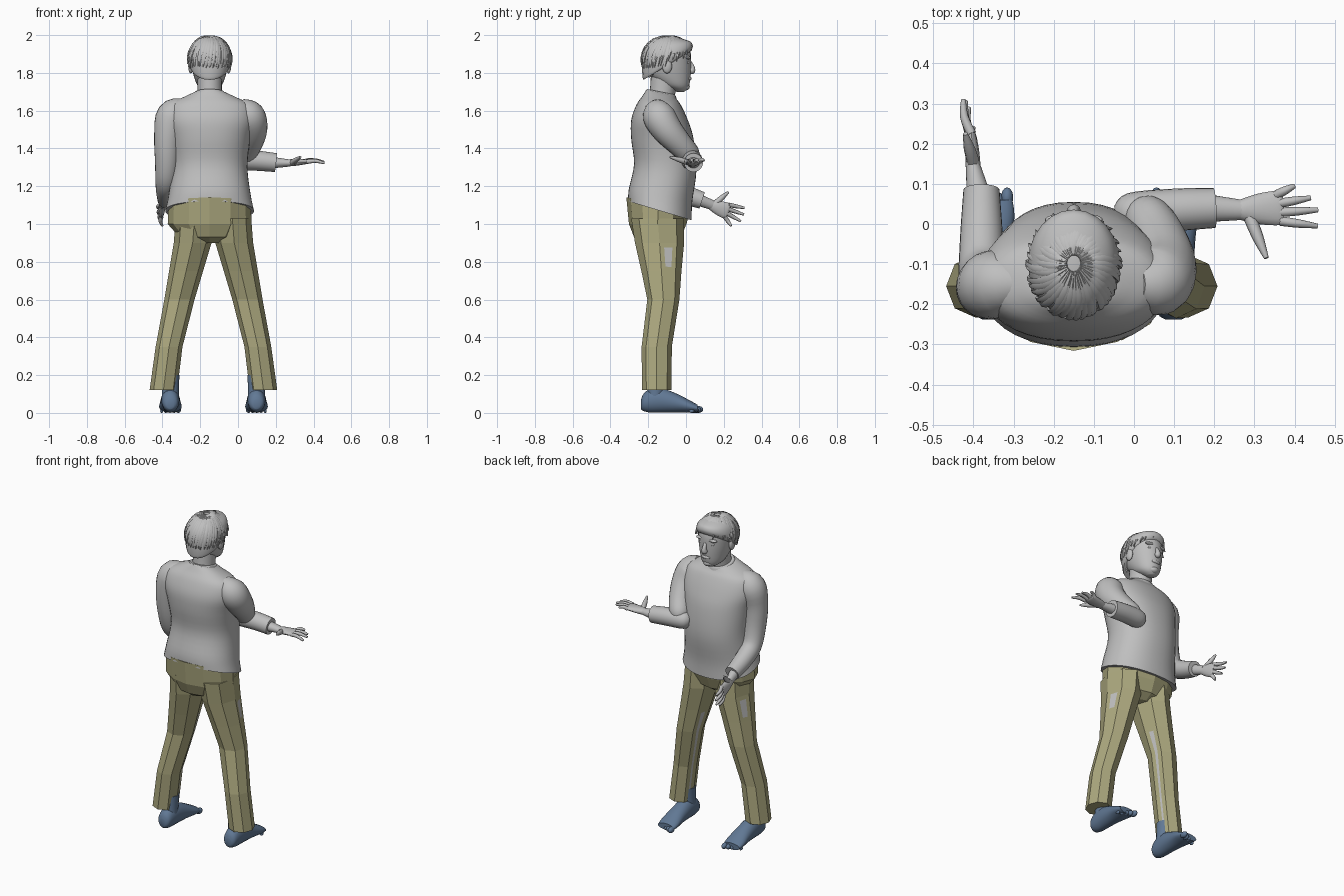
import bpy, bmesh, math, random
from mathutils import Vector

if "Cube" in bpy.data.objects:
    bpy.data.objects.remove(bpy.data.objects["Cube"], do_unlink=True)

random.seed(4)
X, Y, Z = Vector((1, 0, 0)), Vector((0, 1, 0)), Vector((0, 0, 1))
BODY_X = -.15   # centre line of the upper body
LEGS_X = -.13   # centre line between the legs


def material(name, color):
    mat = bpy.data.materials.new(name)
    mat.use_nodes = True
    mat.diffuse_color = (*color, 1)
    mat.node_tree.nodes["Principled BSDF"].inputs["Base Color"].default_value = (*color, 1)
    return mat


grey = material("light grey", (.52, .52, .52))
khaki = material("khaki cloth", (.41, .39, .21))
blue = material("slate blue", (.12, .19, .3))


def finish(name, bm, mats, smooth=True):
    """Turn a bmesh into a named object."""
    bmesh.ops.recalc_face_normals(bm, faces=bm.faces)
    mesh = bpy.data.meshes.new(name)
    bm.to_mesh(mesh)
    bm.free()
    for mat in mats:
        mesh.materials.append(mat)
    obj = bpy.data.objects.new(name, mesh)
    bpy.context.collection.objects.link(obj)
    if smooth:
        bpy.ops.object.select_all(action='DESELECT')
        obj.select_set(True)
        bpy.context.view_layer.objects.active = obj
        bpy.ops.object.shade_smooth_by_angle(angle=math.radians(50))
    return obj


def spline(rows, steps):
    """Catmull-Rom interpolation of every value in the rows."""
    out = []
    for i in range(len(rows) - 1):
        a, b = rows[max(i - 1, 0)], rows[i]
        c, d = rows[i + 1], rows[min(i + 2, len(rows) - 1)]
        for s in range(steps):
            t = s / steps
            out.append([q + t * ((r - p) + t * ((2*p - 5*q + 4*r - w) + t * (3*q - p - 3*r + w))) / 2
                        for p, q, r, w in zip(a, b, c, d)])
    return out + [list(rows[-1])]


def loft(rows, sides=24, ref=X, axis=None, steps=4, power=1):
    """Rows are x, y, z, radius a, radius b, tilt; returns a capped bmesh."""
    rows = [list(r) + [r[3]] * (len(r) == 4) for r in rows]
    rows = [r + [0] * (6 - len(r)) for r in rows]
    rows = spline(rows, steps) if steps > 1 else rows
    centres = [Vector(r[:3]) for r in rows]
    bm, rings = bmesh.new(), []
    for i, (x, y, z, ra, rb, tilt) in enumerate(rows):
        t = axis or (centres[min(i + 1, len(rows) - 1)] - centres[max(i - 1, 0)]).normalized()
        u = (ref - t * ref.dot(t)).normalized()
        v = t.cross(u)
        ring = []
        for k in range(sides):
            ang = math.tau * k / sides
            ca, sa = (math.copysign(abs(f) ** power, f) for f in (math.cos(ang), math.sin(ang)))
            ring.append(bm.verts.new(centres[i] + u * ra * ca + v * rb * sa - Z * tilt * rb * sa))
        rings.append(ring)
    for lo, hi in zip(rings, rings[1:]):
        for k in range(sides):
            n = (k + 1) % sides
            bm.faces.new((lo[k], lo[n], hi[n], hi[k]))
    bm.faces.new(rings[0])
    bm.faces.new(rings[-1])
    return bm


def tube(name, rows, mat, smooth=True, **options):
    return finish(name, loft(rows, **options), [mat], smooth)


def stack(name, rows, mat, smooth=True, **options):
    """Horizontal sections on the body's centre line: z, y, width, depth, tilt."""
    rows = [(BODY_X, y, z, *rest) for z, y, *rest in rows]
    return tube(name, rows, mat, smooth, axis=Z, **options)


def ball(name, centre, scale, mat):
    bm = bmesh.new()
    bmesh.ops.create_uvsphere(bm, u_segments=14, v_segments=10, radius=1)
    bmesh.ops.scale(bm, vec=scale, verts=bm.verts)
    bmesh.ops.translate(bm, vec=centre, verts=bm.verts)
    return finish(name, bm, [mat])


# Shirt body, with a hem that drops towards the belly
stack("shirt_body", [(1.07, -.138, .235, .168, .3), (1.15, -.135, .218, .168, .2),
                     (1.3, -.11, .2, .165, .1), (1.45, -.125, .215, .165, 0),
                     (1.55, -.14, .235, .15, 0), (1.63, -.145, .215, .118, 0),
                     (1.67, -.14, .14, .09, .1), (1.695, -.135, .08, .075, .2)],
      grey, sides=40, power=.9)
stack("shirt_collar", [(1.67, -.133, .09, .085, .2), (1.69, -.133, .084, .08, .2),
                       (1.7, -.133, .076, .073, .2)], grey)

# Neck and head
stack("neck", [(1.6, -.14, .07, .07), (1.69, -.125, .064, .068), (1.8, -.11, .066, .075)], grey)
stack("head", [(1.7, -.03, .02, .02), (1.715, -.038, .046, .045), (1.74, -.06, .068, .078),
               (1.79, -.085, .086, .11), (1.85, -.095, .098, .122), (1.91, -.1, .102, .123),
               (1.96, -.1, .08, .1), (1.985, -.1, .03, .04)], grey, sides=28)
tube("nose", [(BODY_X, .015, 1.865, .009), (BODY_X, .033, 1.83, .013),
              (BODY_X, .03, 1.81, .018), (BODY_X, .02, 1.803, .008)], grey, sides=12)
ball("lips", (BODY_X, .017, 1.77), (.03, .013, .011), grey)
ball("chin", (BODY_X, -.004, 1.727), (.03, .024, .02), grey)
for side, label in ((-1, "right"), (1, "left")):
    ball(label + "_ear", (BODY_X + side * .1, -.1, 1.835), (.014, .026, .038), grey)
    ball(label + "_eye", (BODY_X + side * .037, .008, 1.855), (.017, .01, .009), grey)
    ball(label + "_brow", (BODY_X + side * .04, .01, 1.88), (.032, .014, .009), grey)

# Hair cap and overlapping locks swept out from the crown
stack("hair_cap", [(1.835, -.105, .1, .12, -.6), (1.85, -.1, .109, .13, -.55),
                   (1.89, -.098, .114, .134, -.4), (1.94, -.1, .1, .124, -.2),
                   (1.975, -.1, .065, .085, -.05), (1.992, -.1, .015, .025, 0)], grey)
for i in range(44):
    ang = math.tau * (i + random.random() * .6) / 44
    low = math.radians(100 - 32 * math.sin(ang) + random.uniform(-8, 8))
    path = []
    for k in range(6):
        polar = .15 + (low - .15) * k / 5
        swirl = ang + .35 * (1 - k / 5)
        r = 1 + random.uniform(0, .03)
        path.append((BODY_X + .114 * r * math.sin(polar) * math.cos(swirl),
                     -.098 + .136 * r * math.sin(polar) * math.sin(swirl),
                     min(1.87 + .125 * math.cos(polar) * r, 1.994),
                     (.004, .009, .01, .009, .007, .001)[k], .005))
    tube("hair_lock", path, grey, sides=5, steps=2,
         ref=Vector((-math.sin(ang), math.cos(ang), 0)))


# Hands: a flat palm, four fingers and a thumb
def hand(label, wrist, knuckles, across, tips, thumb):
    wrist, knuckles, across = Vector(wrist), Vector(knuckles), Vector(across).normalized()
    middle = wrist.lerp(knuckles, .5)
    tube(label + "_palm", [(*wrist, .024, .019), (*middle, .038, .018),
                           (*knuckles, .043, .013), (*knuckles.lerp(middle, -.25), .036, .008)],
         grey, ref=across, sides=14)
    for i, tip in enumerate(tips):
        base, tip = knuckles + across * (.033 - .022 * i), Vector(tip)
        bend = base.lerp(tip, .5) + across.cross(knuckles - wrist).normalized() * .008
        tube(label + "_finger", [(*base, .012), (*bend, .0105), (*tip, .006)],
             grey, ref=across, sides=8)
    base, tip = wrist.lerp(middle, .5) + across * .018, Vector(thumb)
    tube(label + "_thumb", [(*base, .016), (*base.lerp(tip, .5), .014), (*tip, .006)],
         grey, ref=knuckles - wrist, sides=8)


# Left arm, reaching out sideways with an open palm
bend_axis = Vector((0, .8, .6))
tube("left_upper_sleeve", [(0, -.15, 1.62, .05), (.055, -.145, 1.575, .085),
                           (.075, -.1, 1.5, .08), (.06, -.03, 1.42, .066),
                           (.03, .02, 1.365, .057), (.015, .04, 1.335, .03)],
     grey, ref=bend_axis)
tube("left_lower_sleeve", [(-.045, .02, 1.34, .025), (-.01, .025, 1.34, .052),
                           (.1, .035, 1.335, .053), (.2, .04, 1.325, .05)], grey, ref=Y)
tube("left_forearm", [(.17, .04, 1.325, .036, .032), (.27, .035, 1.323, .025, .019)], grey, ref=Y)
hand("left", (.26, .035, 1.323), (.36, .04, 1.33), (.15, -1, 0),
     [(.457, -.005, 1.322), (.458, .035, 1.328), (.44, .065, 1.33), (.4, .095, 1.335)],
     (.33, -.085, 1.355))

# Right arm, bent at the elbow with the hand held forward
tube("right_sleeve", [(-.28, -.15, 1.62, .05), (-.345, -.15, 1.575, .085),
                      (-.37, -.16, 1.46, .074), (-.375, -.145, 1.32, .064),
                      (-.38, -.105, 1.22, .057), (-.38, -.01, 1.16, .052),
                      (-.38, .085, 1.125, .045)], grey)
tube("right_forearm", [(-.385, .06, 1.13, .032), (-.4, .14, 1.1, .019, .026)], grey)
hand("right", (-.4, .13, 1.1), (-.405, .215, 1.07), (0, .3, .95),
     [(-.425, .31, 1.085), (-.42, .307, 1.05), (-.412, .29, 1.015), (-.4, .24, .99)],
     (-.42, .225, 1.17))

# Trouser seat
stack("trouser_seat", [(1.1, -.148, .218, .168, .25), (1.0, -.15, .222, .152, 0),
                       (.93, -.15, .16, .125, 0), (.9, -.15, .06, .08, 0)],
      khaki, smooth=False, sides=12, steps=1)

# Faceted trouser legs with worn strips, and feet with toes
LEG = [(.03 + .07, -.15, 1.03, .1, .14), (.11, -.14, .9, .1, .13), (.145, -.13, .75, .09, .106),
       (.18, -.12, .6, .08, .085), (.235, -.155, .35, .071, .08), (.265, -.155, .12, .073, .078)]
FOOT = [(-.238, .045, .02, .025), (-.225, .055, .038, .045), (-.19, .064, .046, .062),
        (-.13, .066, .05, .064), (-.05, .052, .054, .05), (.02, .034, .06, .032),
        (.06, .024, .055, .02)]
for side, label in ((-1, "right"), (1, "left")):
    bm = loft([(LEGS_X + side * x, *rest) for x, *rest in LEG], sides=8, axis=Z, steps=1)
    bmesh.ops.recalc_face_normals(bm, faces=bm.faces)
    worn_inner, worn_thigh = [], []
    for face in bm.faces:
        out, height = face.normal.x * side, face.calc_center_median().z
        if face.normal.y > .1 and abs(out) > .7:
            if out < 0 and height < .7:
                worn_inner.append(face)
            elif out > 0 and .75 < height < .9:
                worn_thigh.append(face)
    for patch in (worn_inner, worn_thigh):
        if patch:
            bmesh.ops.inset_region(bm, faces=patch, thickness=.024, use_even_offset=True)
            for face in patch:
                face.material_index = 1
    finish(label + "_trouser_leg", bm, [khaki, grey], smooth=False)

    foot_x = LEGS_X + side * .228
    tube(label + "_foot", [(foot_x, *row) for row in FOOT], blue, axis=Y)
    tube(label + "_ankle", [(foot_x, -.165, .05, .045), (foot_x, -.16, .12, .045),
                            (foot_x, -.155, .2, .048)], blue, axis=Z)
    for i in range(5):
        size = .018 - .002 * i
        ball(label + "_toe", (foot_x + side * (-.042 + .022 * i), .066 - .009 * i, size),
             (size * .85, size * 1.4, size), blue)
